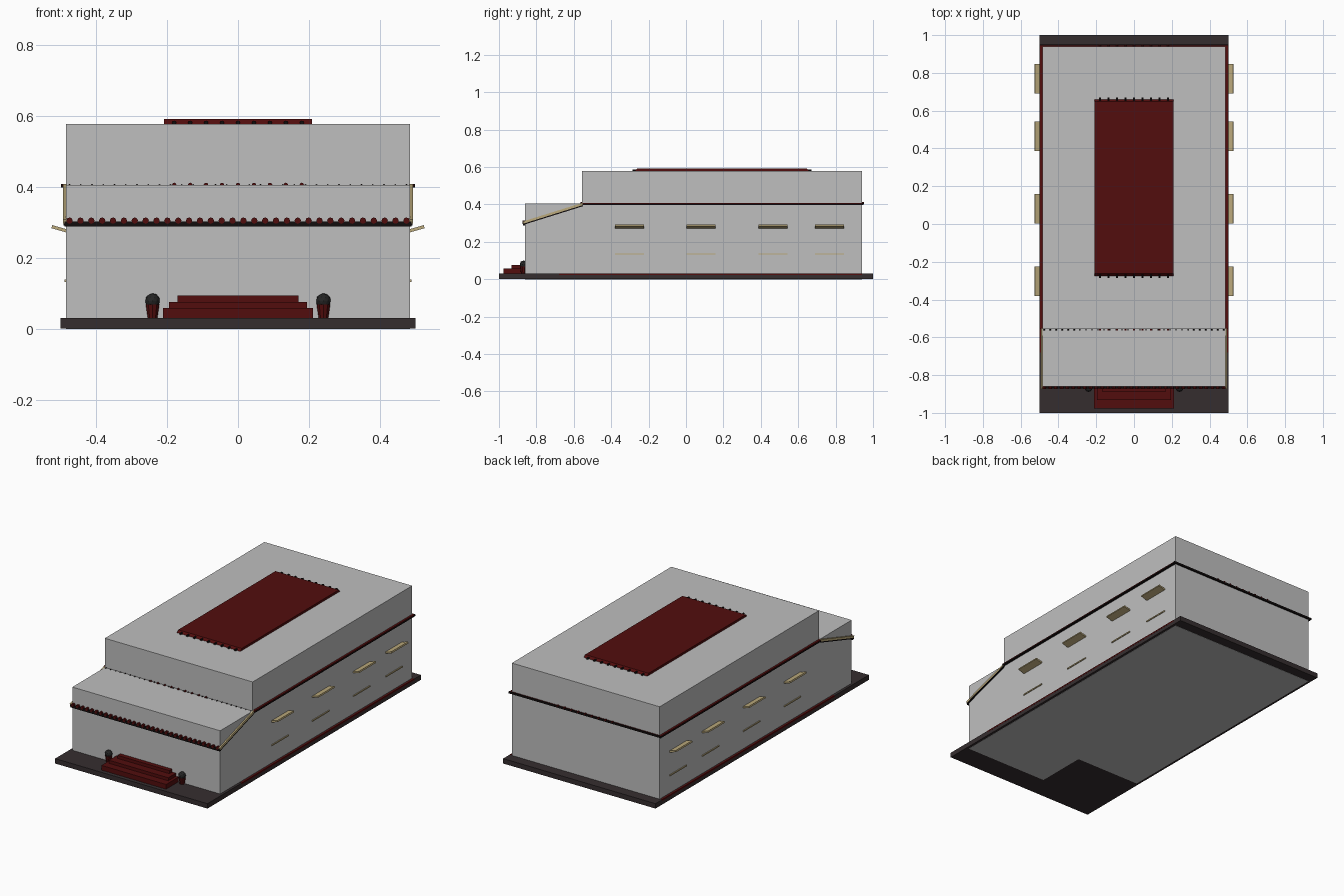
import bpy, bmesh
from math import radians, atan2, hypot
from mathutils import Matrix, Vector

cube = bpy.data.objects.get("Cube")
if cube:
    bpy.data.objects.remove(cube, do_unlink=True)


def material(name, r, g, b):
    m = bpy.data.materials.new(name)
    m.use_nodes = True
    m.diffuse_color = (r, g, b, 1)
    m.node_tree.nodes["Principled BSDF"].inputs["Base Color"].default_value = (r, g, b, 1)
    return m


WALL = material("pale grey wall", 0.52, 0.52, 0.52)
RED = material("dark red", 0.085, 0.004, 0.004)
BLACK = material("black trim", 0.006, 0.004, 0.004)
STONE = material("dark stone", 0.036, 0.027, 0.028)
TAN = material("tan wood", 0.50, 0.40, 0.20)
LEAF = material("charcoal foliage", 0.018, 0.018, 0.018)


def finish(name, bm, mat):
    mesh = bpy.data.meshes.new(name)
    bm.normal_update()
    bm.to_mesh(mesh)
    bm.free()
    mesh.materials.append(mat)
    ob = bpy.data.objects.new(name, mesh)
    bpy.context.scene.collection.objects.link(ob)
    return ob


def add_box(bm, x, y, z, turn=Matrix()):
    """Box from (min, max) ranges, turned about its own centre."""
    mid = Vector([sum(r) / 2 for r in (x, y, z)])
    size = [r[1] - r[0] for r in (x, y, z)]
    bmesh.ops.create_cube(bm, size=1, matrix=Matrix.Translation(mid) @ turn @ Matrix.Diagonal((*size, 1)))


def box(name, mat, x, y, z, turn=Matrix()):
    bm = bmesh.new()
    add_box(bm, x, y, z, turn)
    return finish(name, bm, mat)


def row(name, mat, xs, y, z, radius, length):
    """Row of short round tile ends lying along y."""
    bm = bmesh.new()
    for x in xs:
        m = Matrix.Translation((x, y, z)) @ Matrix.Rotation(radians(90), 4, "X")
        bmesh.ops.create_cone(bm, cap_ends=True, segments=8, radius1=radius,
                              radius2=radius, depth=length, matrix=m)
    return finish(name, bm, mat)


def spread(half, count):
    return [-half + 2 * half * i / (count - 1) for i in range(count)]


# Ground slab and building masses
box("ground_slab", STONE, (-0.5, 0.5), (-1, 1), (0.001, 0.03))
box("main_hall", WALL, (-0.485, 0.485), (-0.555, 0.94), (0, 0.578))
box("front_hall", WALL, (-0.485, 0.485), (-0.86, -0.555), (0.03, 0.405))
box("front_floor", WALL, (-0.06, 0.485), (-0.86, -0.555), (0, 0.01))

# Middle roof: a red tile edge over a black eave
box("eave_underside", BLACK, (-0.499, 0.499), (-0.553, 0.947), (0.398, 0.403))
box("eave_tiles", RED, (-0.497, 0.497), (-0.553, 0.944), (0.403, 0.409))
box("rear_eave_edge", BLACK, (-0.499, 0.499), (0.94, 0.949), (0.398, 0.409))
row("rear_eave_tiles", RED, spread(0.18, 9), 0.945, 0.408, 0.005, 0.012)
row("step_tiles", RED, spread(0.18, 9), -0.558, 0.406, 0.006, 0.012)
row("step_small_tiles", BLACK, spread(0.475, 31), -0.557, 0.405, 0.003, 0.012)

# Front eave with rounded tile ends
box("front_eave", BLACK, (-0.49, 0.49), (-0.872, -0.858), (0.288, 0.302))
row("front_eave_tiles", RED, spread(0.475, 32), -0.867, 0.305, 0.009, 0.014)

# Sloping side boards of the front roof
rise, run = 0.10, 0.32
slope = Matrix.Rotation(atan2(rise, run), 4, "X")
half = hypot(rise, run) / 2
for side, s in (("left", 1), ("right", -1)):
    xs = sorted((s * 0.484, s * 0.493))
    box(side + "_gable_board", TAN, xs, (-0.712 - half, -0.712 + half), (0.347, 0.359), slope)
    xs = sorted((s * 0.484, s * 0.4925))
    box(side + "_gable_shadow_trim", BLACK, xs, (-0.71 - half, -0.71 + half), (0.341, 0.347), slope)
    # Red edging on the slab beside the hall
    xs = sorted((s * 0.49, s * 0.5005))
    box(side + "_slab_edging", RED, xs, (-0.68, 0.94), (0.022, 0.0305))

# Raised roof panel with sloping ends
bm = bmesh.new()
add_box(bm, (-0.208, 0.208), (-0.275, 0.66), (0.578, 0.591))
for v in bm.verts:
    if v.co.z > 0.585:
        v.co.y += 0.012 if v.co.y < 0 else -0.012
finish("roof_panel", bm, RED)
box("roof_panel_base", BLACK, (-0.207, 0.207), (-0.27, 0.655), (0.576, 0.5795))
for end, y in (("front", -0.272), ("rear", 0.657)):
    row(end + "_roof_panel_teeth", BLACK, spread(0.18, 9), y, 0.581, 0.006, 0.026)

# Window canopies tilted upward, with thin sills below
canopies, sills = bmesh.new(), bmesh.new()
for s in (1, -1):
    tilt = Matrix.Rotation(-s * radians(16), 4, "Y")
    for y in (-0.302, 0.08, 0.465, 0.768):
        span = (y - 0.078, y + 0.078)
        add_box(canopies, sorted((s * 0.479, s * 0.526)), span, (0.277, 0.286), tilt)
        add_box(sills, sorted((s * 0.48, s * 0.490)), span, (0.132, 0.139))
finish("window_canopies", canopies, TAN)
finish("window_sills", sills, TAN)

# Entrance steps
for i, (w, y, low, top) in enumerate(((0.212, -0.977, 0.03, 0.058),
                                      (0.195, -0.932, 0.058, 0.076),
                                      (0.17, -0.886, 0.076, 0.094))):
    box("entrance_step_%d" % (i + 1), RED, (-w, w), (y, -0.855), (low, top))

# Planters beside the steps
for side, s in (("left", 1), ("right", -1)):
    bm = bmesh.new()
    bmesh.ops.create_cone(bm, cap_ends=True, segments=10, radius1=0.014, radius2=0.02,
                          depth=0.038, matrix=Matrix.Translation((s * 0.241, -0.868, 0.049)))
    finish(side + "_planter_pot", bm, RED)
    bm = bmesh.new()
    bmesh.ops.create_icosphere(bm, subdivisions=2, radius=0.021,
                               matrix=Matrix.Translation((s * 0.241, -0.868, 0.079)))
    finish(side + "_planter_bush", bm, LEAF)
